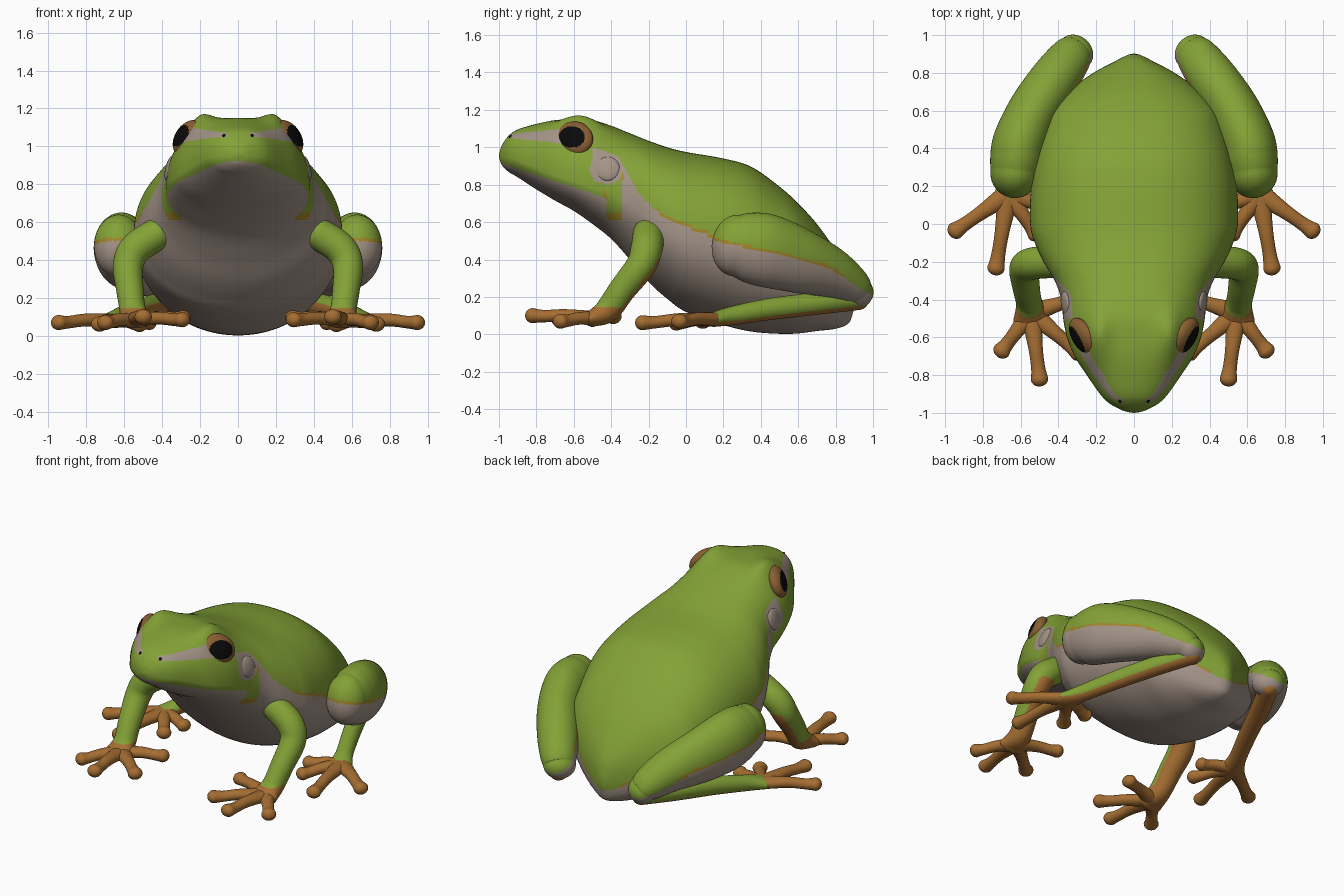
import bpy, bmesh, math
from mathutils import Vector

if "Cube" in bpy.data.objects:
    bpy.data.objects.remove(bpy.data.objects["Cube"])


def material(name, rgb):
    m = bpy.data.materials.new(name)
    m.diffuse_color = (*rgb, 1)
    m.use_nodes = True
    m.node_tree.nodes["Principled BSDF"].inputs["Base Color"].default_value = m.diffuse_color
    return m


GREEN = material("leaf green", (0.228, 0.36, 0.037))
BELLY = material("belly grey", (0.37, 0.295, 0.245))
ORANGE = material("orange skin", (0.375, 0.155, 0.032))
EDGE = material("mustard edge", (0.36, 0.24, 0.022))
IRIS = material("brown iris", (0.25, 0.115, 0.032))
BLACK = material("black", (0.003, 0.003, 0.003))


def smooth_path(pts, steps):
    """Catmull-Rom through tuples of any length."""
    out = []
    for i in range(len(pts) - 1):
        p = [pts[max(i - 1, 0)], pts[i], pts[i + 1], pts[min(i + 2, len(pts) - 1)]]
        for k in range(steps):
            t = k / steps
            out.append([0.5 * (2 * b + (c - a) * t + (2 * a - 5 * b + 4 * c - d) * t * t
                               + (3 * b - a - 3 * c + d) * t ** 3) for a, b, c, d in zip(*p)])
    out.append(list(pts[-1]))
    return out


def line(pts, y):
    """Piecewise linear height at y."""
    for (a, za), (b, zb) in zip(pts, pts[1:]):
        if y <= b:
            return za + (zb - za) * max(0, (y - a) / (b - a))
    return pts[-1][1]


def finish(ob, mats, rule=None, mirror=True):
    for m in mats:
        ob.data.materials.append(m)
    for p in ob.data.polygons:
        p.use_smooth = True
        if rule:
            p.material_index = rule(p.center, p.normal)
    if mirror:
        ob.modifiers.new("mirror", 'MIRROR')
    return ob


def loft(name, rings, start, end, mats, rule=None, mirror=True):
    bm = bmesh.new()
    vs = [[bm.verts.new(c) for c in r] for r in rings]
    n = len(vs[0])
    for a, b in zip(vs, vs[1:]):
        for i in range(n):
            bm.faces.new((a[i], a[(i + 1) % n], b[(i + 1) % n], b[i]))
    for pole, r in ((start, vs[0]), (end, vs[-1])):
        v = bm.verts.new(pole)
        for i in range(n):
            bm.faces.new((v, r[i], r[(i + 1) % n]))
    bmesh.ops.recalc_face_normals(bm, faces=bm.faces)
    me = bpy.data.meshes.new(name)
    bm.to_mesh(me)
    bm.free()
    ob = bpy.data.objects.new(name, me)
    bpy.context.collection.objects.link(ob)
    return finish(ob, mats, rule, mirror)


def limb(name, pts, mats, rule=None, steps=8, n=24):
    """Round-ended tube; points are x, y, z, side radius, upright radius."""
    path = smooth_path(pts, steps)
    rings = []

    def ring(c, t, rs, ru):
        s = t.cross(Vector((0, 0, 1))).normalized()
        u = s.cross(t)
        rings.append([c + s * rs * math.cos(a) + u * ru * math.sin(a)
                      for a in (2 * math.pi * i / n for i in range(n))])

    P = [Vector(p[:3]) for p in path]
    t0, t1 = (P[1] - P[0]).normalized(), (P[-1] - P[-2]).normalized()
    r0, r1 = min(path[0][3:]), min(path[-1][3:])
    caps = [math.pi / 2 * k / 10 for k in range(1, 10)]
    for a in reversed(caps):
        ring(P[0] - t0 * r0 * math.sin(a), t0, path[0][3] * math.cos(a), path[0][4] * math.cos(a))
    for i, p in enumerate(path):
        t = (P[min(i + 1, len(P) - 1)] - P[max(i - 1, 0)]).normalized()
        ring(P[i], t, p[3], p[4])
    for a in caps:
        ring(P[-1] + t1 * r1 * math.sin(a), t1, path[-1][3] * math.cos(a), path[-1][4] * math.cos(a))
    return loft(name, rings, P[0] - t0 * r0, P[-1] + t1 * r1, mats, rule)


def ball(name, loc, scale, mats, rule=None, tilt=0.0, shear=0.0, seg=32):
    """Ellipsoid tilted upward, with its front turned inward by shear."""
    bm = bmesh.new()
    bmesh.ops.create_uvsphere(bm, u_segments=seg, v_segments=seg // 2, radius=1)
    c, s = math.cos(tilt), math.sin(tilt)
    for v in bm.verts:
        x, y, z = (v.co[i] * scale[i] for i in range(3))
        v.co = (loc[0] + x * c - z * s + y * shear, loc[1] + y, loc[2] + x * s + z * c)
    me = bpy.data.meshes.new(name)
    bm.to_mesh(me)
    bm.free()
    ob = bpy.data.objects.new(name, me)
    bpy.context.collection.objects.link(ob)
    return finish(ob, mats, rule)


# Body and head: y, bottom, top, half width, height of widest point
stations = [(-0.998, .94, .97, .02, .955), (-.985, .905, 1.01, .065, .95), (-.95, .87, 1.06, .13, .945),
            (-.9, .84, 1.095, .18, .93), (-.8, .775, 1.125, .25, .89), (-.7, .715, 1.145, .315, .85),
            (-.6, .66, 1.15, .355, .82), (-.5, .59, 1.145, .375, .79), (-.4, .51, 1.115, .385, .76),
            (-.3, .40, 1.075, .42, .70), (-.2, .28, 1.035, .48, .62), (-.1, .19, 1.0, .525, .56),
            (0, .12, .975, .55, .52), (.2, .05, .94, .545, .48), (.35, .015, .895, .52, .44),
            (.5, .003, .79, .48, .38), (.6, .005, .70, .445, .34), (.7, .018, .59, .355, .29),
            (.8, .03, .45, .215, .23), (.87, .06, .33, .085, .19), (.897, .13, .24, .03, .185)]
rings = []
for y, zb, zt, w, zw in smooth_path(stations, 12):
    r = []
    for i in range(200):
        a = 2 * math.pi * i / 200
        c, s = math.cos(a), math.sin(a)
        e = 0.87 if s > 0 else 1.0
        x = w * math.copysign(abs(c) ** e, c)
        z = zw + (zt - zw) * s ** e if s > 0 else zw + (zw - zb) * s
        if s > 0:  # brow bumps above the eyes
            z += 0.055 * math.exp(-((abs(x) - .2) / .075) ** 2 - ((y + .58) / .13) ** 2)
        r.append((x, y, z))
    rings.append(r)

belly_line = [(-1, .925), (-.95, .905), (-.9, .885), (-.8, .85), (-.6, .785), (-.43, .73), (-.42, .61),
              (-.345, .61), (-.335, .9), (-.25, .75), (-.13, .635), (0, .575), (.15, .515), (.5, .42),
              (.7, .33), (.88, .14)]


def body_colour(c, n):
    x, y, z = abs(c.x), c.y, c.z
    h = z - line(belly_line, y)
    if ((y + .425) / .09) ** 2 + ((z - .885) / .085) ** 2 < 1 and x > .2:  # ear patch
        return 1
    if -.5 < y < -.4 and .9 < z < .98 + (y + .45) * -.3 and x > .2:  # patch between eye and ear
        return 1
    if -.95 < y < -.64 and x > .06 and abs(z - 1.06) < .01 + .03 * (y + .95) / .3:  # nose stripe
        return 1
    if (y > -.15 or -.44 < y < -.335) and 0 <= h < (.016 if y > -.15 else .04) and x > .1:
        return 2
    return 1 if h < 0 else 0


loft("body", rings, (0, -1, .955), (0, .903, .185), [GREEN, BELLY, EDGE], body_colour, False)


# Eyes with dark pupils, ears, nostrils
def eye_colour(c, n):
    return 1 if n.x > .2 and ((c.y + .61) / .07) ** 2 + ((c.z - 1.055) / .057) ** 2 < 1 else 0


ball("eye", (.266, -.597, 1.045), (.058, .1, .1), [IRIS, BLACK], eye_colour, .47, .38, 96)
ball("ear", (.362, -.42, .885), (.02, .066, .066), [BELLY], tilt=.25, shear=.1)
ball("nostril", (.074, -.935, 1.055), (.01, .012, .01), [BLACK], seg=12)

# Hind legs: folded thigh, then lower leg running forward to the foot
thigh_line = [(.1, .51), (.4, .445), (.75, .36), (.9, .27), (1, .2)]


def thigh_colour(c, n):
    h = c.z - line(thigh_line, c.y)
    return 1 if h < 0 else 2 if h < .018 and c.y < .85 else 0


limb("thigh", [(.63, .268, .475, .13, .165), (.62, .34, .465, .142, .188), (.6, .44, .445, .145, .195),
               (.53, .6, .395, .137, .175), (.425, .76, .335, .13, .14), (.345, .87, .268, .115, .108),
               (.31, .91, .225, .1, .086)], [GREEN, BELLY, EDGE], thigh_colour, 14, 84)
limb("lower_leg", [(.31, .92, .19, .06, .06), (.42, .7, .165, .06, .06), (.53, .45, .135, .055, .058),
                   (.62, .25, .1, .055, .05), (.66, .15, .08, .08, .04)], [GREEN, ORANGE],
     lambda c, n: 0 if n.x * .5 + n.z * .8 > -.12 and c.y > .13 else 1, 14, 48)


def digits(name, base, tips):
    b = Vector(base)
    for i, tip in enumerate(tips):
        t = Vector(tip)
        m = b.lerp(t, .5)
        limb(f"{name}_{i + 1}", [(*b, .058, .038), (m.x, m.y, m.z + .008, .039, .034),
                                 (*b.lerp(t, .82), .037, .033), (*t, .046, .04)], [ORANGE])


digits("toe", (.665, .16, .08), [(.945, -.035, .07), (.73, -.232, .062), (.52, -.05, .06), (.47, .09, .07)])

# Front legs and hands
limb("front_leg", [(.43, -.2, .535, .085, .085), (.54, -.21, .46, .085, .085), (.58, -.24, .37, .08, .08),
                   (.57, -.34, .24, .072, .072), (.555, -.42, .13, .07, .067), (.545, -.5, .085, .095, .045)],
     [GREEN, ORANGE],
     lambda c, n: 1 if c.z < .145 or (c.z < .4 and -.35 * n.x + .65 * n.y - .6 * n.z > .45) else 0, 14, 48)
digits("finger", (.545, -.47, .085),
       [(.7, -.67, .07), (.5, -.82, .1), (.295, -.68, .085), (.29, -.39, .095)])
